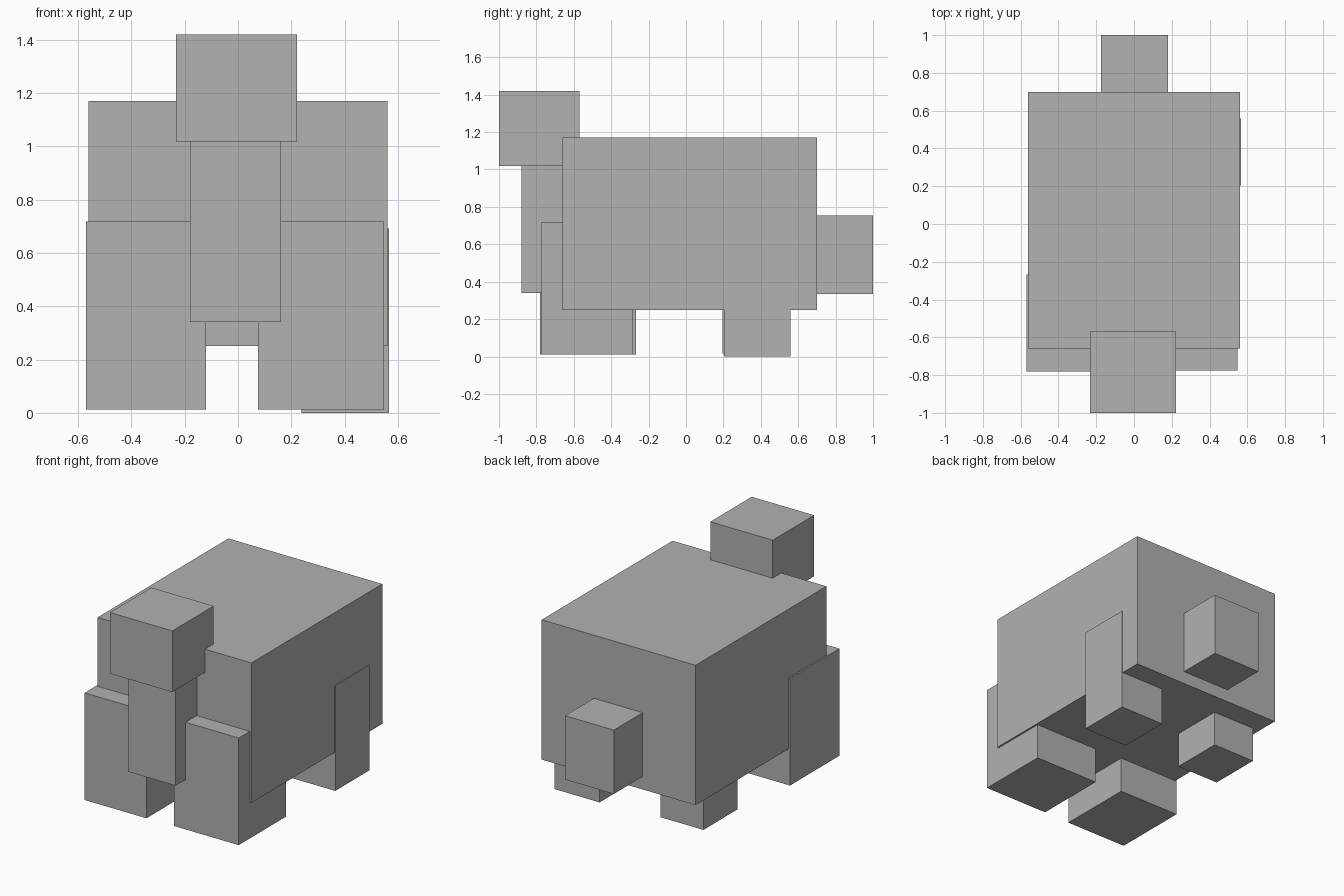
import bpy
import bmesh
from mathutils import Vector

default_cube = bpy.data.objects.get("Cube")
if default_cube:
    bpy.data.objects.remove(default_cube, do_unlink=True)

# Single flat colour
grey = bpy.data.materials.new("plain grey")
grey.use_nodes = True
colour = (0.445, 0.445, 0.445, 1)
grey.diffuse_color = colour
grey.node_tree.nodes["Principled BSDF"].inputs["Base Color"].default_value = colour


def box(name, x, y, z):
    """Flat-sided block spanning the given (low, high) ranges."""
    low, high = (Vector(corner) for corner in zip(x, y, z))
    size, centre = high - low, (low + high) / 2
    bm = bmesh.new()
    bmesh.ops.create_cube(bm, size=1)
    bmesh.ops.scale(bm, vec=size, verts=bm.verts)
    mesh = bpy.data.meshes.new(name)
    bm.to_mesh(mesh)
    bm.free()
    mesh.materials.append(grey)
    obj = bpy.data.objects.new(name, mesh)
    obj.location = centre
    bpy.context.collection.objects.link(obj)
    return obj


# Trunk of the animal
box("body", (-0.56, 0.56), (-0.66, 0.70), (0.25, 1.17))
box("tail", (-0.175, 0.18), (0.70, 1.0), (0.335, 0.755))

# Neck and head at the front
box("neck", (-0.18, 0.162), (-0.88, -0.60), (0.34, 1.02))
box("head", (-0.232, 0.222), (-1.0, -0.57), (1.018, 1.42))

# Legs, placed slightly unevenly
box("front_left_leg", (0.075, 0.548), (-0.775, -0.283), (0.012, 0.717))
box("front_right_leg", (-0.57, -0.12), (-0.78, -0.267), (0.012, 0.717))
box("back_left_leg", (0.238, 0.566), (0.203, 0.558), (0.0, 0.692))
box("back_right_leg", (-0.51, -0.198), (0.195, 0.547), (0.015, 0.692))
